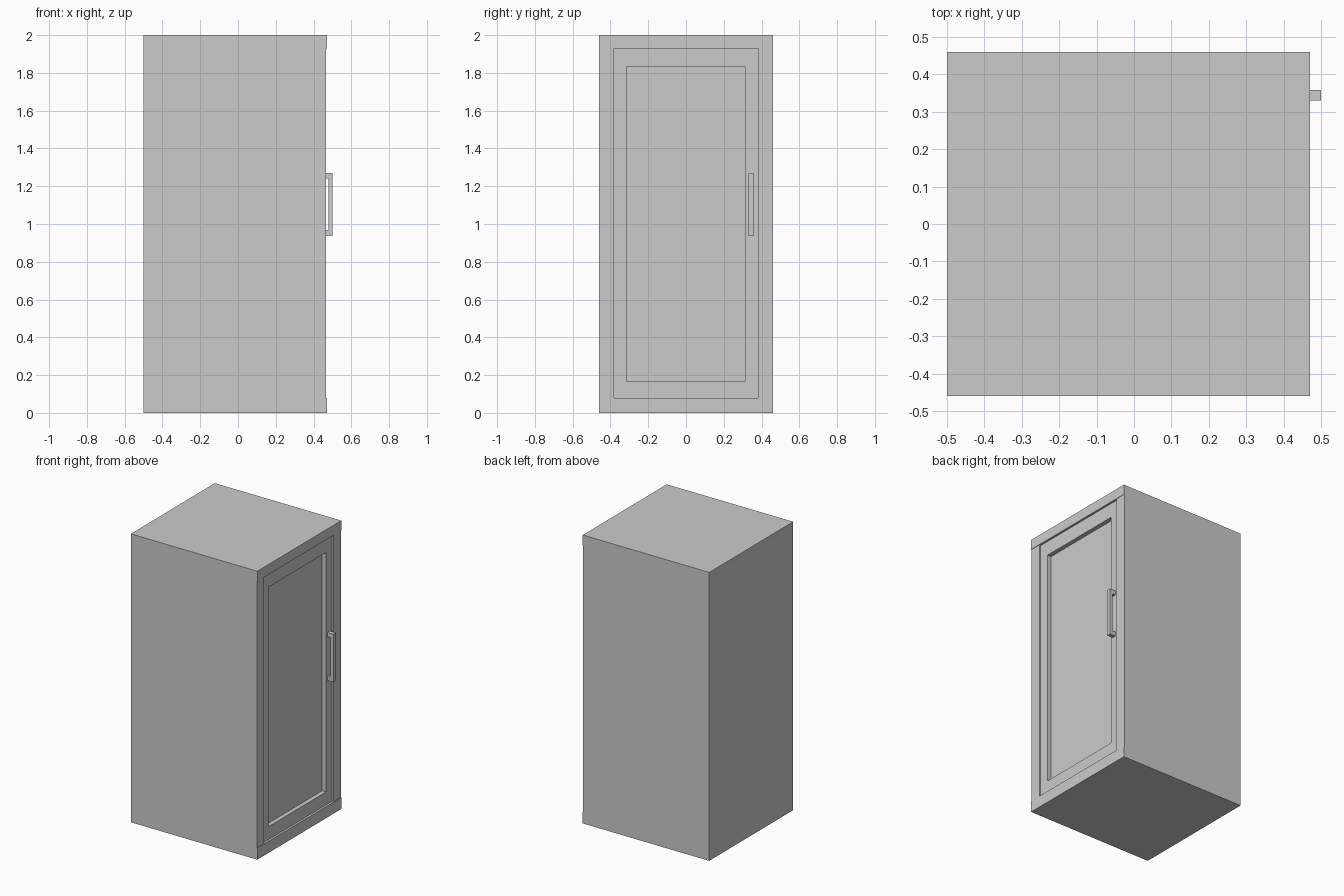
import bpy
import bmesh
from mathutils import Matrix, Vector

if "Cube" in bpy.data.objects:
    bpy.data.objects.remove(bpy.data.objects["Cube"])


def add_box(bm, lo, hi):
    lo, hi = Vector(lo), Vector(hi)
    m = Matrix.Translation((lo + hi) / 2) @ Matrix.Diagonal((*(hi - lo), 1))
    bmesh.ops.create_cube(bm, size=1, matrix=m)


def make(name, boxes):
    bm = bmesh.new()
    for lo, hi in boxes:
        add_box(bm, lo, hi)
    me = bpy.data.meshes.new(name)
    bm.to_mesh(me)
    bm.free()
    ob = bpy.data.objects.new(name, me)
    bpy.context.collection.objects.link(ob)
    return ob


def frame(name, x0, rail_x, stile_x, outer, inner):
    """Rectangular frame: full-width rails, stiles between. Sizes are (half width, bottom, top)."""
    yo, b0, t0 = outer
    yi, b1, t1 = inner
    boxes = [((x0, -yo, b0), (rail_x, yo, b1)),
             ((x0, -yo, t1), (rail_x, yo, t0))]
    for s in (-1, 1):
        ya, yb = sorted((s * yi, s * yo))
        boxes.append(((x0, ya, b1), (stile_x, yb, t1)))
    return make(name, boxes)


BACK = 0.41
CABINET = (0.46, 0.0, 2.0)
DOOR = (0.382, 0.08, 1.93)
PANEL = (0.315, 0.17, 1.83)

# Cabinet body and the frame around the door opening
make("cabinet_body", [((-0.5, -0.46, 0), (BACK, 0.46, 2))])
frame("face_frame", BACK, 0.47, 0.467, CABINET, DOOR)

# Door: slightly recessed frame with a deeper flat panel
frame("door_frame", BACK, 0.455, 0.455, DOOR, PANEL)
make("door_panel", [((BACK, -PANEL[0], PANEL[1]), (0.425, PANEL[0], PANEL[2]))])

# Handle: bar standing on two posts
Y0, Y1, Z0, Z1 = 0.33, 0.358, 0.937, 1.27
make("door_handle", [
    ((0.478, Y0, Z0), (0.5, Y1, Z1)),
    ((0.455, Y0, Z0), (0.478, Y1, Z0 + 0.03)),
    ((0.455, Y0, Z1 - 0.03), (0.478, Y1, Z1)),
])
